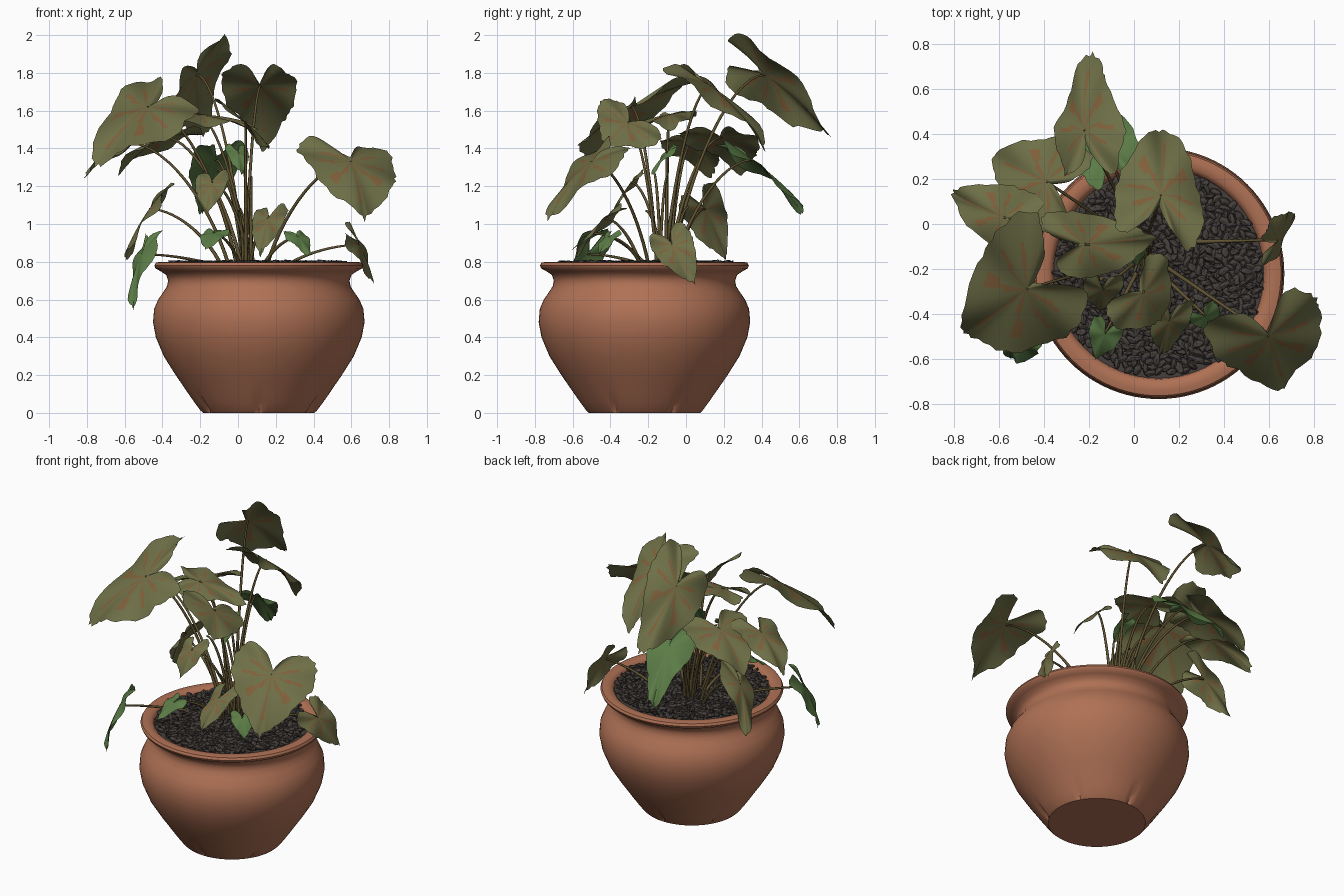
import bpy, bmesh, math, random
from mathutils import Vector, Matrix, Euler

if "Cube" in bpy.data.objects:
    bpy.data.objects.remove(bpy.data.objects["Cube"])

random.seed(4)
CX, CY = 0.11, -0.22            # pot axis


def material(name, rgb):
    m = bpy.data.materials.new(name)
    m.diffuse_color = (*rgb, 1)
    m.use_nodes = True
    m.node_tree.nodes["Principled BSDF"].inputs["Base Color"].default_value = m.diffuse_color
    return m


TERRACOTTA = material("terracotta", (0.43, 0.165, 0.09))
PEBBLE = material("dark_pebble", (0.058, 0.049, 0.044))
OLIVE = material("olive_leaf", (0.155, 0.158, 0.062))
GREEN = material("green_leaf", (0.105, 0.2, 0.062))
VEIN = material("russet_vein", (0.215, 0.115, 0.042))
STEM = material("olive_brown_stem", (0.12, 0.088, 0.032))


def add_object(name, bm, mats, angle=None):
    me = bpy.data.meshes.new(name)
    bm.to_mesh(me)
    bm.free()
    ob = bpy.data.objects.new(name, me)
    bpy.context.collection.objects.link(ob)
    for m in mats:
        me.materials.append(m)
    if angle:
        bpy.ops.object.select_all(action='DESELECT')
        ob.select_set(True)
        bpy.context.view_layer.objects.active = ob
        bpy.ops.object.shade_smooth_by_angle(angle=math.radians(angle))
    return ob


# Pot: turned profile with shallow creases rising from the foot
PROFILE = [(0.295, 0), (0.308, 0.012), (0.34, 0.055), (0.375, 0.105), (0.395, 0.135), (0.44, 0.2),
           (0.503, 0.3), (0.545, 0.4), (0.56, 0.48), (0.554, 0.55), (0.533, 0.6),
           (0.505, 0.64), (0.486, 0.67), (0.48, 0.7), (0.49, 0.73), (0.52, 0.75),
           (0.547, 0.765), (0.553, 0.78), (0.545, 0.795), (0.52, 0.8), (0.49, 0.797),
           (0.472, 0.782), (0.465, 0.75), (0.46, 0.7)]
SEG = 96


def build_pot():
    bm = bmesh.new()
    rings = []
    for r, z in PROFILE:
        ring = []
        for i in range(SEG):
            a = 2 * math.pi * i / SEG
            crease = i % 16 == 8 and 0 < z < 0.12
            rr = r - 0.022 * (1 - z / 0.13) if crease else r
            ring.append(bm.verts.new((CX + rr * math.cos(a), CY + rr * math.sin(a), z)))
        rings.append(ring)
    for lo, hi in zip(rings, rings[1:]):
        for i in range(SEG):
            j = (i + 1) % SEG
            bm.faces.new((lo[i], lo[j], hi[j], hi[i]))
    bm.faces.new(rings[0][::-1])
    bmesh.ops.rotate(bm, verts=bm.verts, cent=(CX, CY, 0),
                     matrix=Matrix.Rotation(math.radians(-60), 3, 'Z'))
    add_object("pot", bm, [TERRACOTTA], 40)


build_pot()

# Soil bed and the pebbles lying on it
bm = bmesh.new()
bmesh.ops.create_circle(bm, cap_ends=True, segments=64, radius=0.468,
                        matrix=Matrix.Translation((CX, CY, 0.77)))
add_object("soil_bed", bm, [PEBBLE])

bm = bmesh.new()
for i in range(700):
    r = 0.452 * math.sqrt((i + 0.5) / 700)
    a = i * 2.39996
    pos = Vector((CX + r * math.cos(a), CY + r * math.sin(a), 0.778 + random.uniform(0, 0.018)))
    rot = Euler((random.uniform(-.5, .5), random.uniform(-.4, .4), random.uniform(0, 6.28)))
    size = Vector((random.uniform(.026, .04), random.uniform(.014, .02), .013))
    bmesh.ops.create_icosphere(bm, subdivisions=1, radius=1,
                               matrix=Matrix.LocRotScale(pos, rot, size))
add_object("pebbles", bm, [PEBBLE])

# Heart-shaped half outline: (across, along), tip first, notch last
HEART = [(0, 1), (0.29, 0.81), (0.67, 0.49), (0.92, 0.17), (1, -0.12),
         (0.9, -0.36), (0.6, -0.46), (0.25, -0.34), (0, -0.08)]
STEPS, RINGS = 4, 8


def heart_outline():
    half = []
    n = len(HEART) - 1
    for k in range(n):
        p = [Vector(HEART[max(0, min(n, k + d))]) for d in (-1, 0, 1, 2)]
        for s in range(STEPS):
            t = s / STEPS
            half.append(0.5 * (2 * p[1] + (p[2] - p[0]) * t
                               + (2 * p[0] - 5 * p[1] + 4 * p[2] - p[3]) * t * t
                               + (3 * p[1] - p[0] - 3 * p[2] + p[3]) * t ** 3))
    end = Vector(HEART[-1])
    return half + [end] + [Vector((-p.x, p.y)) for p in half[:0:-1]]


OUTLINE = heart_outline()
# Outline step: (first ring, last ring) of the vein; wide near the stalk
VEINS = {0: (0, 6), 1: (0, 2), 6: (0, 3), 7: (0, 6), 8: (4, 6), 12: (0, 4), 13: (3, 6),
         18: (0, 5), 19: (1, 4), 24: (0, 5)}


def leaf(name, base, tip, side, mat):
    A, along, S = Vector(base), Vector(tip) - Vector(base), Vector(side)
    if S.cross(along).z < 0:
        S = -S
    N = S.cross(along).normalized()
    L, phase = along.length, random.uniform(0, 6.28)
    bm = bmesh.new()
    count = len(OUTLINE)
    edge = [random.uniform(0.95, 1.03) for _ in range(count)]
    centre = bm.verts.new(A)
    rings = []
    for k in range(1, RINGS + 1):
        f = k / RINGS
        ring = []
        for i, p in enumerate(OUTLINE):
            s, l = p * f * (edge[i] if k == RINGS else 1)
            h = L * (0.2 * l * (1 - l) - 0.08 * s * s + 0.05 * f * f * math.sin(i * 0.6 + phase))
            ring.append(bm.verts.new(A + S * s + along * l + N * h))
        rings.append(ring)
    for i in range(count):
        j = (i + 1) % count
        first, last = VEINS.get(min(i, count - 1 - i), (9, 0))
        for k in range(RINGS):
            if k == 0:
                face = bm.faces.new((centre, rings[0][j], rings[0][i]))
            else:
                face = bm.faces.new((rings[k - 1][i], rings[k - 1][j], rings[k][j], rings[k][i]))
            face.material_index = int(first <= k < last)
    bmesh.ops.recalc_face_normals(bm, faces=bm.faces)
    if sum(f.normal.dot(N) for f in bm.faces) < 0:
        bmesh.ops.reverse_faces(bm, faces=bm.faces)
    add_object(name, bm, [mat, VEIN if mat is OLIVE else mat], 60)


def stem(name, top):
    A = Vector(top)
    spread = 0.12 if A.z > 1.15 else 0.3
    B = Vector((0.06 + spread * (A.x - 0.06) + random.uniform(-.03, .03),
                -0.12 + spread * (A.y + 0.12) + random.uniform(-.03, .03), 0.77))
    d = A - B
    cu = bpy.data.curves.new(name, 'CURVE')
    cu.dimensions = '3D'
    cu.bevel_depth, cu.bevel_resolution, cu.resolution_u = 0.0085, 1, 14
    sp = cu.splines.new('BEZIER')
    sp.bezier_points.add(1)
    up = Vector((d.x * 0.2, d.y * 0.2, d.z * 0.55))
    back = Vector((-d.x * 0.35, -d.y * 0.35, 0.0))
    for pt, co, hl, hr, rad in ((sp.bezier_points[0], B, -up, up, 1.2),
                                (sp.bezier_points[1], A, back, -back, 0.65)):
        pt.handle_left_type = pt.handle_right_type = 'FREE'
        pt.co, pt.handle_left, pt.handle_right, pt.radius = co, co + hl, co + hr, rad
    cu.materials.append(STEM)
    bpy.context.collection.objects.link(bpy.data.objects.new(name, cu))


# Leaves: stalk point, tip, half-width vector
UPPER = [
    ((-.48, -.29, 1.62), (-.77, -.50, 1.31), (.14, -.25, -.11)),
    ((.60, -.50, 1.33), (.67, -.73, 1.02), (.25, .08, -.03)),
    ((.04, -.31, 1.54), (.13, -.43, 1.41), (.12, .15, -.11)),
    ((-.22, -.09, 1.58), (.10, -.06, 1.50), (.06, -.15, -.03)),
    ((-.22, .42, 1.79), (-.18, .76, 1.46), (.15, .02, .15)),
    ((.12, .13, 1.73), (.14, .44, 1.39), (.20, -.06, 0)),
    ((-.39, .19, 1.46), (-.64, .30, 1.27), (.08, .20, 0)),
    ((-.58, .03, 1.43), (-.82, .14, 1.25), (.05, .14, .02)),
]
LOWER = [
    ((-.47, .10, 1.08), (-.59, .21, .80), (.04, .10, .06), OLIVE),
    ((.16, -.43, 1.03), (.12, -.58, .83), (.09, -.01, .01), OLIVE),
    ((.64, -.07, .89), (.71, .05, .68), (.01, .10, .05), OLIVE),
    ((-.14, -.29, 1.22), (-.16, -.38, 1.06), (.09, 0, .01), OLIVE),
    ((-.12, .35, 1.34), (-.19, .63, 1.04), (.14, .03, 0), GREEN),
    ((-.51, -.52, .84), (-.56, -.60, .55), (.05, -.08, .02), GREEN),
    ((-.13, -.49, .95), (-.17, -.60, .86), (.07, -.03, 0), GREEN),
    ((.32, -.41, .93), (.37, -.46, .83), (.06, .04, 0), GREEN),
    ((0, -.10, 1.38), (.02, -.18, 1.26), (.06, .02, 0), GREEN),
]
ALL = [(*row, OLIVE) for row in UPPER] + LOWER
for n, (base, tip, side, mat) in enumerate(ALL, 1):
    leaf(f"leaf_{n}", base, tip, side, mat)
    stem(f"stem_{n}", base)

# Bare young shoots in the middle of the clump
for n in range(5):
    a = n * 1.26
    stem(f"shoot_{n + 1}", (-0.03 + 0.1 * math.cos(a), -0.1 + 0.12 * math.sin(a),
                            random.uniform(1.0, 1.35)))
